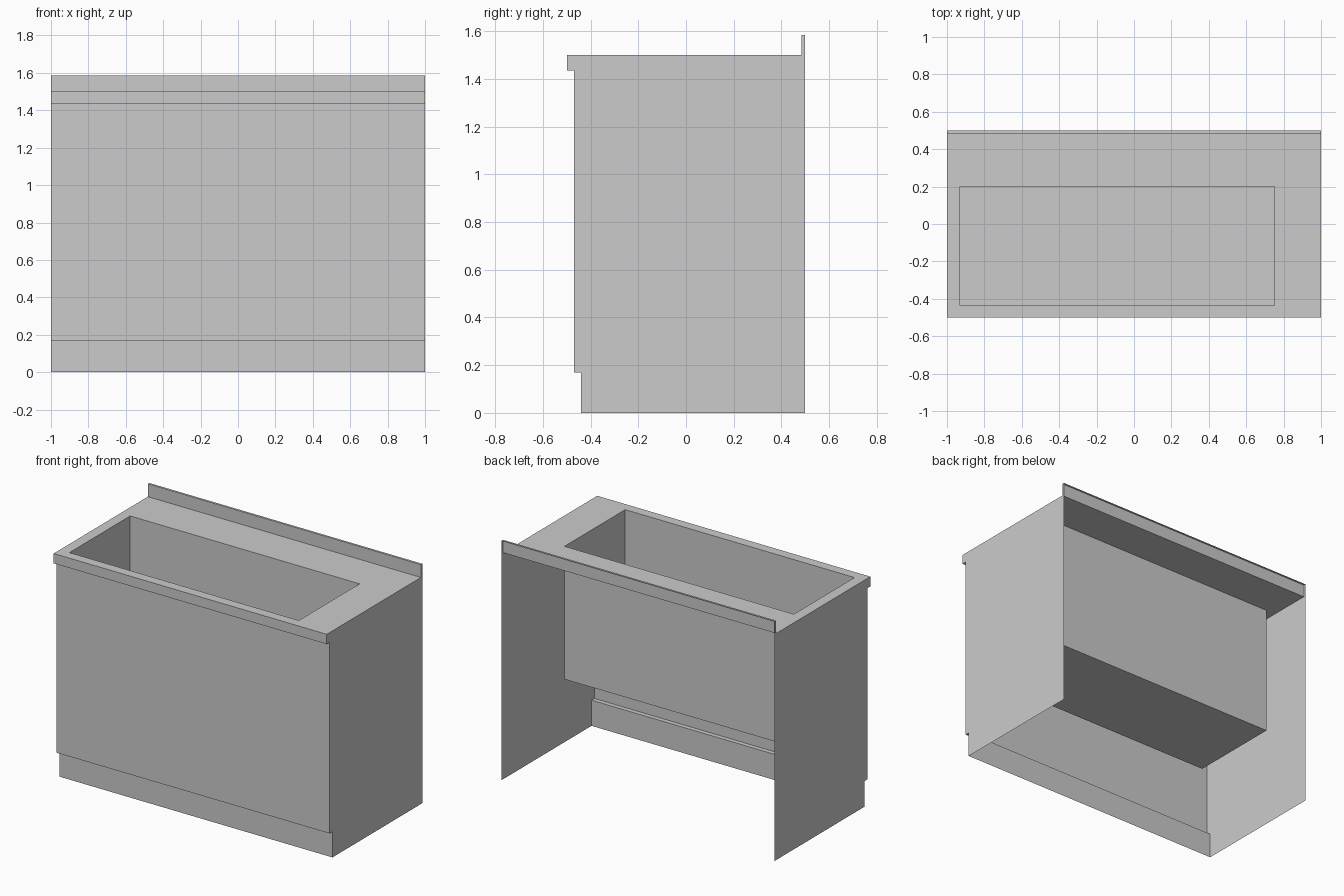
import bpy

if "Cube" in bpy.data.objects:
    bpy.data.objects.remove(bpy.data.objects["Cube"])

HALF = 1.0                                    # half width along x
X0, X1, Y0, Y1 = -0.93, 0.75, -0.435, 0.2     # basin opening
TOP, BASIN_Z = 1.5, 0.62
FRONT = [(-0.44, 0), (-0.44, 0.17), (-0.47, 0.17), (-0.47, 1.435),
         (-0.5, 1.435), (-0.5, TOP)]
SPLASH = [(0.485, TOP), (0.485, 1.585), (0.5, 1.585)]


def make(name, verts, faces):
    mesh = bpy.data.meshes.new(name)
    mesh.from_pydata(verts, [], faces)
    mesh.update()
    obj = bpy.data.objects.new(name, mesh)
    bpy.context.collection.objects.link(obj)
    return obj


def sheet(name, profile):
    """Sweep an open y-z profile across the full width."""
    n = len(profile)
    verts = [(x, y, z) for x in (-HALF, HALF) for y, z in profile]
    faces = [(i, i + n, i + n + 1, i + 1) for i in range(n - 1)]
    return make(name, verts, faces)


def ring(x0, x1, y0, y1, z):
    return [(x0, y0, z), (x1, y0, z), (x1, y1, z), (x0, y1, z)]


# Front panel with recessed kick and counter lip
sheet("front_panel", FRONT)

# Raised strip along the back of the counter, open behind
sheet("backsplash", SPLASH)

# Side panels follow the whole outline
outline = FRONT + SPLASH + [(0.5, 0)]
for name, x in (("left_side", -HALF), ("right_side", HALF)):
    order = list(range(len(outline)))
    make(name, [(x, y, z) for y, z in outline],
         [order if x > 0 else order[::-1]]).data.flip_normals()

# right/left outlines run clockwise seen from +x, so the flip faces them outward

# Counter with the basin opening
make("countertop",
     ring(-HALF, HALF, -0.5, 0.485, TOP) + ring(X0, X1, Y0, Y1, TOP),
     [(i, (i + 1) % 4, (i + 1) % 4 + 4, i + 4) for i in range(4)])

# Open-topped basin hanging below the counter
make("basin",
     ring(X0, X1, Y0, Y1, TOP) + ring(X0, X1, Y0, Y1, BASIN_Z),
     [(i, (i + 1) % 4, (i + 1) % 4 + 4, i + 4) for i in range(4)] + [(4, 5, 6, 7)])
